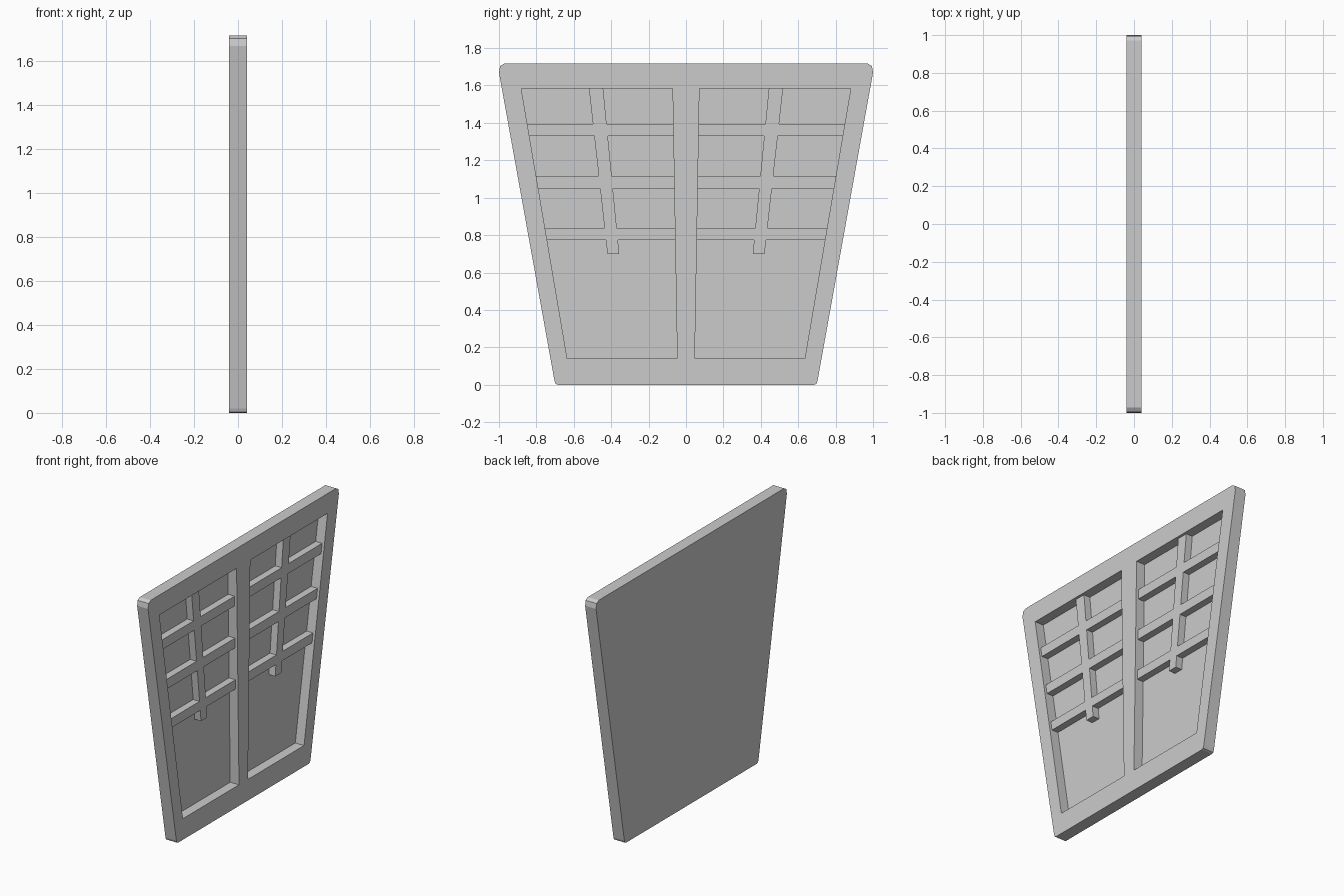
import bpy, bmesh

if "Cube" in bpy.data.objects:
    bpy.data.objects.remove(bpy.data.objects["Cube"])

X_BACK, X_FACE = -0.04, 0.04       # slab thickness
X_PANEL, X_BARS = -0.024, 0.023    # recess floor and bar face
Z_LOW, Z_HIGH = 0.14, 1.585        # recess opening
RAILS = [(0.775, 0.837), (1.05, 1.115), (1.33, 1.395)]
STUB_Z = 0.70


def line(y0, z0, y1, z1):
    """Straight slanted edge: y as a function of z."""
    return lambda z: y0 + (y1 - y0) * (z - z0) / (z1 - z0)


inner = line(0.047, Z_LOW, 0.072, Z_HIGH)
outer = line(0.635, Z_LOW, 0.881, Z_HIGH)
bar_in = line(0.357, STUB_Z, 0.443, Z_HIGH)
bar_out = line(0.420, STUB_Z, 0.519, Z_HIGH)


def prism(name, outline, x0, x1):
    """Extrude a (y, z) outline along x."""
    bm = bmesh.new()
    face = bm.faces.new([bm.verts.new((x0, y, z)) for y, z in outline])
    ext = bmesh.ops.extrude_face_region(bm, geom=[face])
    verts = [v for v in ext["geom"] if isinstance(v, bmesh.types.BMVert)]
    bmesh.ops.translate(bm, verts=verts, vec=(x1 - x0, 0, 0))
    bmesh.ops.recalc_face_normals(bm, faces=bm.faces)
    mesh = bpy.data.meshes.new(name)
    bm.to_mesh(mesh)
    bm.free()
    ob = bpy.data.objects.new(name, mesh)
    bpy.context.collection.objects.link(ob)
    return ob


# Tapered slab with softened corners
half = [(0.685, 0.0), (0.697, 0.005), (0.703, 0.02), (1.0, 1.67),
        (0.994, 1.704), (0.972, 1.717)]
slab = prism("door_frame", half + [(-y, z) for y, z in reversed(half)], X_BACK, X_FACE)

# Lattice outline: a stem with three cross rails
right, left = [], []
for z0, z1 in RAILS:
    right += [(bar_out(z0), z0), (outer(z0), z0), (outer(z1), z1), (bar_out(z1), z1)]
    left += [(bar_in(z0), z0), (inner(z0), z0), (inner(z1), z1), (bar_in(z1), z1)]
right = [(bar_out(STUB_Z), STUB_Z)] + right + [(bar_out(Z_HIGH), Z_HIGH)]
left = [(bar_in(STUB_Z), STUB_Z)] + left + [(bar_in(Z_HIGH), Z_HIGH)]
lattice = right + left[::-1]

pocket = [(inner(Z_LOW), Z_LOW), (outer(Z_LOW), Z_LOW),
          (outer(Z_HIGH), Z_HIGH), (inner(Z_HIGH), Z_HIGH)]

# Cut one recess per side and place its lattice
for side, s in (("left", -1), ("right", 1)):
    cutter = prism("recess_cutter", [(s * y, z) for y, z in pocket], X_PANEL, X_FACE + 0.05)
    cutter.hide_render = True
    mod = slab.modifiers.new("recess", "BOOLEAN")
    mod.operation = "DIFFERENCE"
    mod.solver = "EXACT"
    mod.object = cutter
    bpy.context.view_layer.objects.active = slab
    bpy.ops.object.modifier_apply(modifier=mod.name)
    bpy.data.objects.remove(cutter)
    prism(side + "_window_bars", [(s * y, z) for y, z in lattice], X_PANEL, X_BARS)
